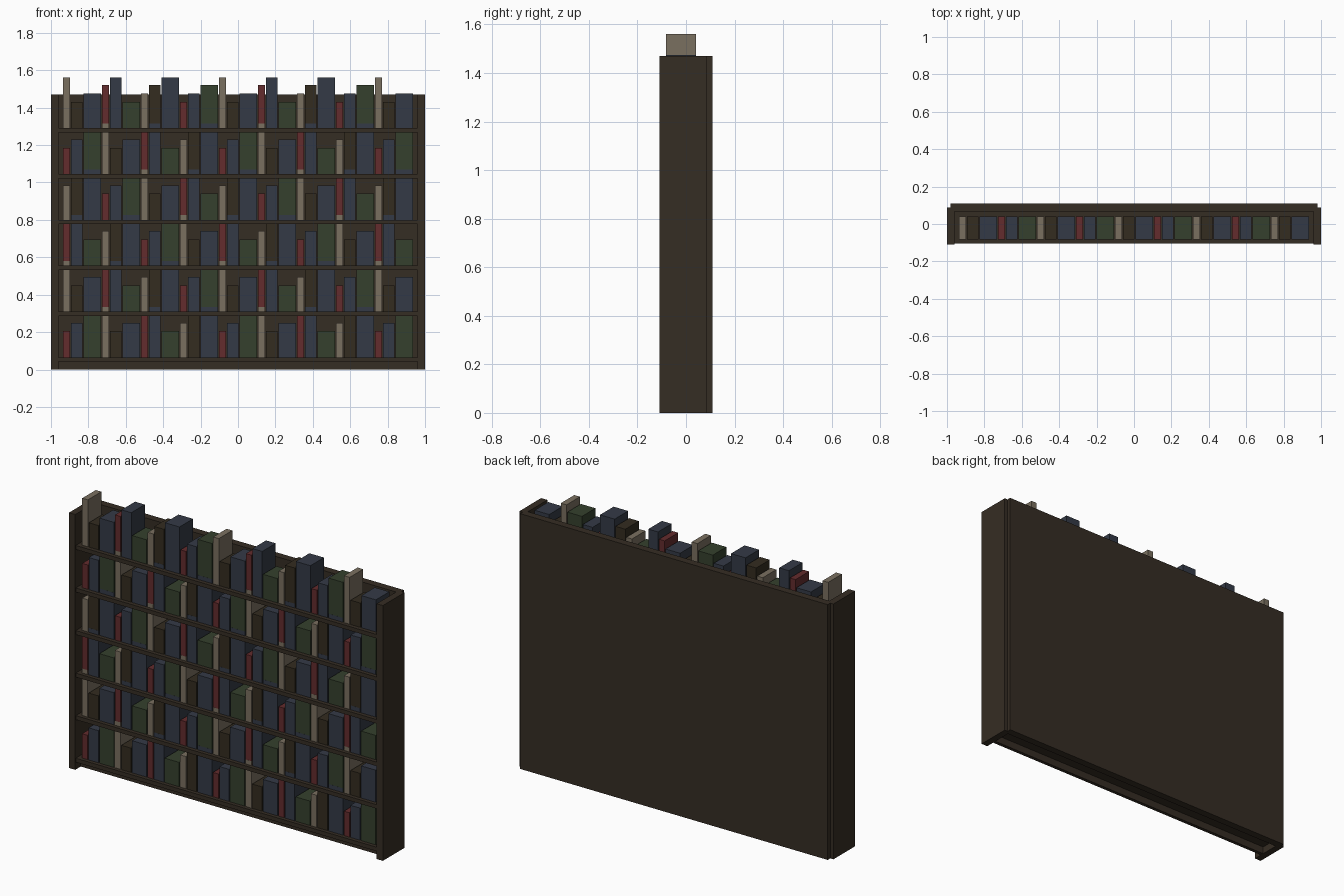
import bpy

old = bpy.data.objects.get("Cube")
if old:
    bpy.data.objects.remove(old, do_unlink=True)


def material(name, rgb):
    m = bpy.data.materials.new(name)
    m.use_nodes = True
    col = (*rgb, 1)
    m.diffuse_color = col
    m.node_tree.nodes["Principled BSDF"].inputs["Base Color"].default_value = col
    return m


wood = material("dark_wood", (0.036, 0.026, 0.017))
beige = material("beige_cover", (0.195, 0.162, 0.117))
brown = material("brown_cover", (0.033, 0.025, 0.014))
blue = material("blue_cover", (0.034, 0.042, 0.061))
red = material("red_cover", (0.125, 0.025, 0.026))
green = material("green_cover", (0.035, 0.051, 0.026))


def box(name, x, y, z, mat):
    """Box spanning the given (low, high) pairs."""
    spans = (x, y, z)
    bpy.ops.mesh.primitive_cube_add(size=1, location=[(a + b) / 2 for a, b in spans])
    ob = bpy.context.object
    ob.name = name
    for v in ob.data.vertices:
        v.co = [c * (b - a) for c, (a, b) in zip(v.co, spans)]
    ob.data.materials.append(mat)
    return ob


# Case: sides, back and kick board
TOP = 1.47
box("right_side", (-1, -0.96), (-0.11, 0.087), (0, TOP), wood)
box("left_side", (0.96, 1), (-0.11, 0.087), (0, TOP), wood)
box("back_panel", (-0.98, 0.98), (0.067, 0.11), (0, TOP), wood)
box("kick_board", (-0.96, 0.96), (-0.06, -0.04), (0, 0.042), wood)

# Shelves with a row of books on each
COVERS = (beige, brown, blue, red, blue, green)
HEIGHTS = (0.27, 0.14, 0.185, 0.23)
WIDTHS = (0.036, 0.062, 0.0925)
GAP = 0.006
PER_ROW = 27
count = 9
for row in range(6):
    z = 0.065 + row * 0.245
    box(f"shelf_{row + 1}", (-0.96, 0.96), (-0.105, 0.067), (z - 0.023, z), wood)
    x = -0.935
    front = -0.084 + row * 0.0004
    for i in range(PER_ROW):
        w = WIDTHS[i % 3]
        box(f"book_{row + 1}_{i + 1}", (x, x + w), (front, 0.041),
            (z, z + HEIGHTS[count % 4]), COVERS[count % 6])
        x += w + GAP
        count += 1
